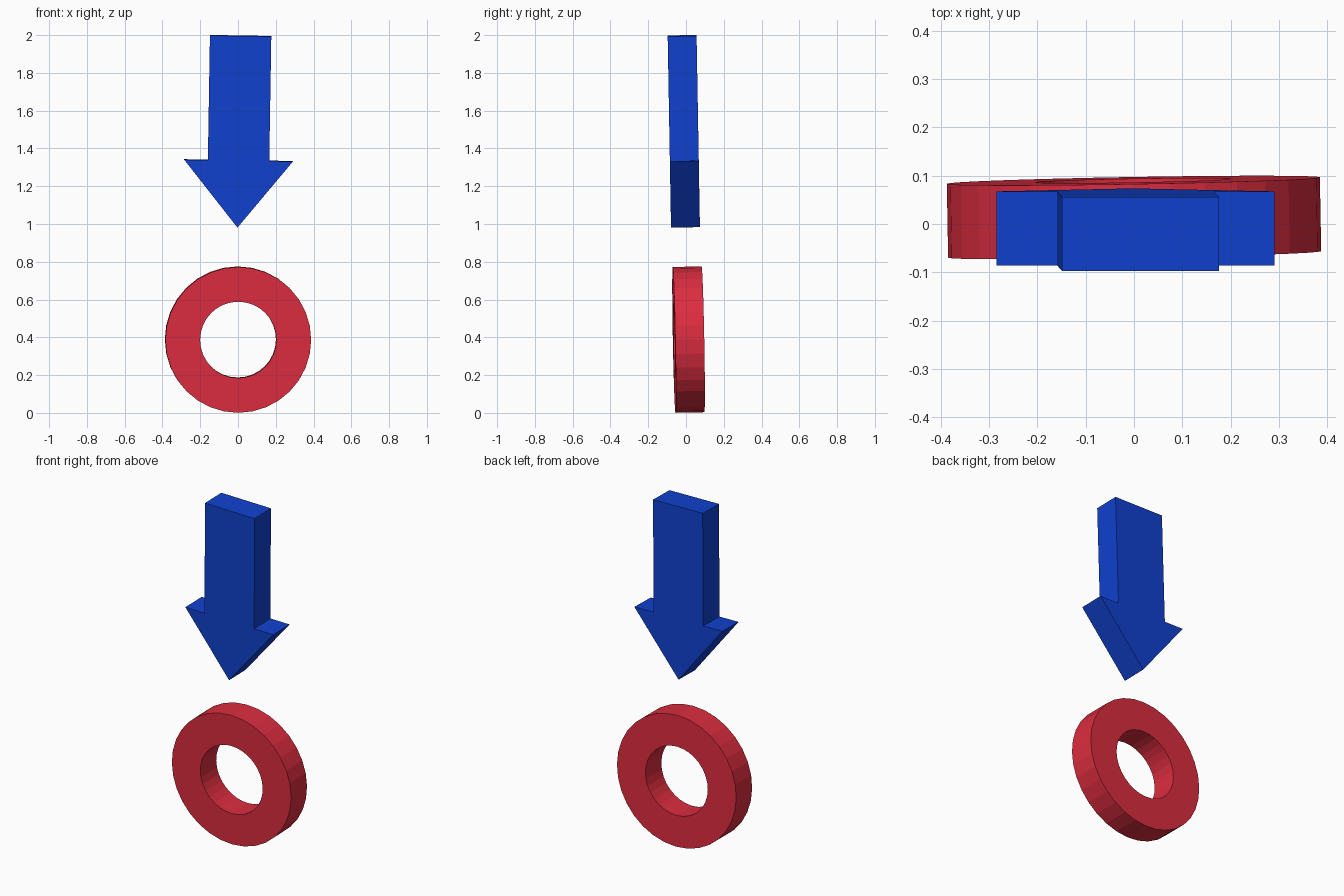
import bpy, bmesh
from math import cos, sin, pi

if "Cube" in bpy.data.objects:
    bpy.data.objects.remove(bpy.data.objects["Cube"])

DEPTH = 0.153


def material(name, color):
    m = bpy.data.materials.new(name)
    m.diffuse_color = (*color, 1)
    m.use_nodes = True
    m.node_tree.nodes["Principled BSDF"].inputs["Base Color"].default_value = m.diffuse_color
    return m


def finish(bm, name, loc, rot, mat):
    bmesh.ops.recalc_face_normals(bm, faces=bm.faces)
    me = bpy.data.meshes.new(name)
    bm.to_mesh(me)
    bm.free()
    me.materials.append(mat)
    ob = bpy.data.objects.new(name, me)
    ob.location, ob.rotation_euler = loc, rot
    bpy.context.collection.objects.link(ob)
    return ob


# Arrow: half outline mirrored, then extruded; origin on the head's shoulder line
half = [(0.1625, 0.66), (0.1625, 0), (0.288, 0)]
outline = half + [(0, -0.355)] + [(-x, z) for x, z in reversed(half)]
bm = bmesh.new()
face = bm.faces.new([bm.verts.new((x, -DEPTH / 2, z)) for x, z in outline])
ext = bmesh.ops.extrude_face_region(bm, geom=[face], use_keep_orig=True)
bmesh.ops.translate(bm, vec=(0, DEPTH, 0),
                    verts=[v for v in ext["geom"] if isinstance(v, bmesh.types.BMVert)])
finish(bm, "arrow", (0.003, -0.009, 1.337), (0.0175, 0.0165, 0),
       material("blue", (0.005, 0.053, 0.62)))

# Ring: rectangular section swept round in 32 flat steps
N, OUTER, INNER = 32, 0.386, 0.202
section = [(OUTER, -DEPTH / 2), (OUTER, DEPTH / 2), (INNER, DEPTH / 2), (INNER, -DEPTH / 2)]
bm = bmesh.new()
loops = [[bm.verts.new((r * cos(2 * pi * i / N), y, r * sin(2 * pi * i / N)))
          for r, y in section] for i in range(N)]
for i in range(N):
    a, b = loops[i], loops[(i + 1) % N]
    for j in range(4):
        k = (j + 1) % 4
        bm.faces.new((a[j], a[k], b[k], b[j]))
finish(bm, "ring", (0, 0.0135, 0.388), (0.019, 0, 0.0175),
       material("red", (0.72, 0.026, 0.05)))
